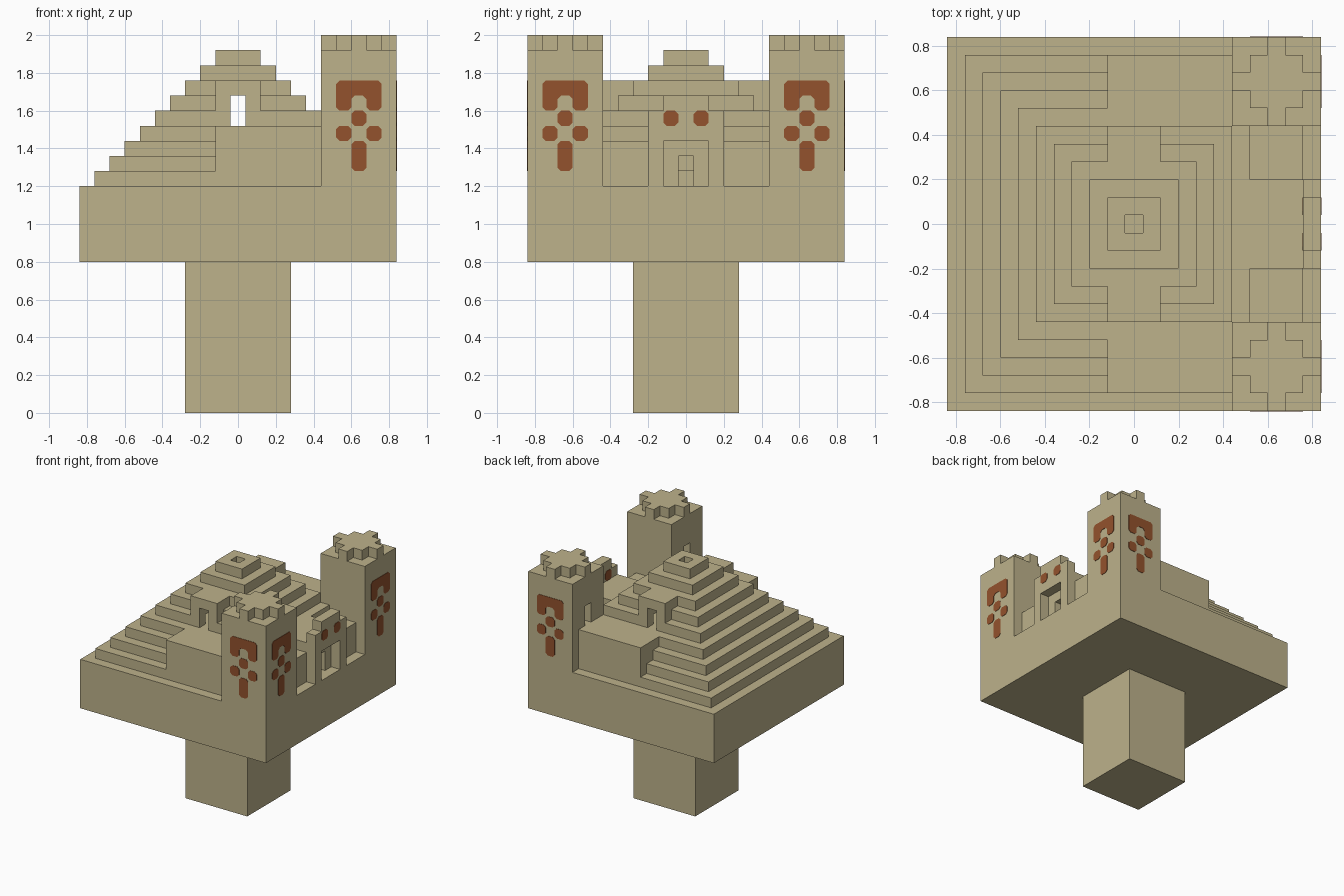
import bpy, bmesh
from mathutils import Vector

CELL = 0.08          # edge of one building block
parts = {}           # part name -> set of occupied cells


def cells(xr, yr, zr):
    span = lambda r: range(min(r), max(r) + 1)
    return {(x, y, z) for x in span(xr) for y in span(yr) for z in span(zr)}


def carve(xr, yr, zr):
    gone = cells(xr, yr, zr)
    for name in parts:
        parts[name] -= gone


def fill(name, xr, yr, zr):
    carve(xr, yr, zr)
    parts.setdefault(name, set()).update(cells(xr, yr, zr))


def material(name, color):
    m = bpy.data.materials.new(name)
    m.use_nodes = True
    m.diffuse_color = color
    m.node_tree.nodes["Principled BSDF"].inputs["Base Color"].default_value = color
    return m


def finish(name, bm, mat):
    mesh = bpy.data.meshes.new(name)
    bm.to_mesh(mesh)
    bm.free()
    mesh.materials.append(mat)
    bpy.context.scene.collection.objects.link(bpy.data.objects.new(name, mesh))


def build_part(name, solid, mat):
    """Skin the exposed sides of a part's blocks and merge flat areas."""
    bm = bmesh.new()
    for cell in parts[name]:
        centre = Vector(cell) + Vector((0, 0, 0.5))
        for axis in range(3):
            for sign in (-1, 1):
                beside = list(cell)
                beside[axis] += sign
                if tuple(beside) in solid:
                    continue
                ring = []
                for a, b in ((-1, -1), (1, -1), (1, 1), (-1, 1))[::sign]:
                    p = centre.copy()
                    p[axis] += sign / 2
                    p[(axis + 1) % 3] += a / 2
                    p[(axis + 2) % 3] += b / 2
                    ring.append(bm.verts.new(p * CELL))
                bm.faces.new(ring)
    bmesh.ops.remove_doubles(bm, verts=bm.verts, dist=0.001)
    bmesh.ops.dissolve_limit(bm, angle_limit=0.02, verts=bm.verts, edges=bm.edges)
    finish(name, bm, mat)


def plate(name, outline, origin, normal, mat):
    """Thin painted plate with clipped corners, lying on an upright wall."""
    up = Vector((0, 0, 1))
    side = up.cross(normal)
    bm = bmesh.new()
    bm.faces.new([bm.verts.new((origin + side * u + up * v) * CELL) for u, v in outline])
    bmesh.ops.bevel(bm, geom=bm.verts[:], offset=0.018, segments=1, affect='VERTICES')
    new = bmesh.ops.extrude_face_region(bm, geom=bm.faces[:])["geom"]
    bmesh.ops.translate(bm, vec=normal * 0.003,
                        verts=[g for g in new if isinstance(g, bmesh.types.BMVert)])
    bmesh.ops.recalc_face_normals(bm, faces=bm.faces[:])
    finish(name, bm, mat)


def rect(u, v0, v1):
    return [(u - 0.5, v0), (u + 0.5, v0), (u + 0.5, v1), (u - 0.5, v1)]


cube = bpy.context.scene.objects.get("Cube")
if cube:
    bpy.data.objects.remove(cube, do_unlink=True)

sand = material("sandstone", (0.509, 0.445, 0.258, 1))
clay = material("orange_clay", (0.292, 0.084, 0.026, 1))

# Shaft and base slab
fill("shaft", (-3, 3), (-3, 3), (0, 9))
fill("base", (-10, 10), (-10, 10), (10, 14))

# Hollow stepped pyramid
for step in range(1, 10):
    half, level = 10 - step, (14 + step,)
    fill("pyramid", (-half, half), (-half, half), level)
    carve((1 - half, half - 1), (1 - half, half - 1), level)

# Upper floor with a central well, on four columns
fill("upper_floor", (-5, 5), (-5, 5), (18,))
carve((-1, 1), (-1, 1), (18,))
for x in (-2, 2):
    for y in (-2, 2):
        fill("columns", (x,), (y,), (15, 17))

# Gatehouse
fill("gatehouse", (6, 10), (-2, 2), (14, 18))
fill("gatehouse", (10,), (-2, 2), (19,))
fill("gatehouse", (10,), (-1, 1), (20,))
carve((6, 10), (-1, 1), (15, 17))

for s, label in ((-1, "right"), (1, "left")):
    # Corner tower: hollow, with a doorway onto the terrace and a cross-shaped top
    tower = label + "_tower"
    fill(tower, (6, 10), (6 * s, 10 * s), (14, 23))
    carve((7, 9), (7 * s, 9 * s), (15, 22))
    fill(tower, (7,), (7 * s, 9 * s), (18,))
    fill(tower, (7, 9), (7 * s, 9 * s), (24,))
    fill(tower, (6, 10), (8 * s,), (24,))
    fill(tower, (8,), (6 * s, 10 * s), (24,))
    # Passage joining tower and gatehouse
    wing = label + "_passage"
    fill(wing, (7, 9), (2 * s, 5 * s), (15, 17))
    carve((8,), (2 * s, 6 * s), (15, 16))
    # Terrace and the dormer door above it
    fill(label + "_terrace", (-1, 5), (6 * s, 9 * s), (15, 18))
    dormer = label + "_dormer"
    fill(dormer, (-1, 1), (5 * s,), (19, 21))
    fill(dormer, (-1, 1), (4 * s,), (21,))
    carve((0,), (4 * s, 5 * s), (19, 20))
    carve((6,), (8 * s,), (19, 20))

# Inner door frame of the gate
fill("gate_frame", (9,), (-1, 1), (15, 17))
carve((9,), (0,), (15, 16))

solid = set().union(*parts.values())
for part in parts:
    build_part(part, solid, sand)

# Painted signs on the outer tower walls
arch = [(-1.5, 20), (-0.5, 20), (-0.5, 21), (0.5, 21),
        (0.5, 20), (1.5, 20), (1.5, 22), (-1.5, 22)]
sign_shapes = {"arch": arch, "centre_tile": rect(0, 19, 20), "stem": rect(0, 16, 18),
               "tile_a": rect(-1, 18, 19), "tile_b": rect(1, 18, 19)}
front = Vector((1, 0, 0))
for s, label in ((-1, "right"), (1, "left")):
    walls = {"gate_side": (Vector((10.5, 8 * s, 0)), front),
             "outer_side": (Vector((8, 10.5 * s, 0)), Vector((0, s, 0)))}
    for wall, (origin, normal) in walls.items():
        for shape, outline in sign_shapes.items():
            plate(f"{label}_tower_{wall}_{shape}", outline, origin, normal, clay)
    # Window tiles on both faces of the gate wall
    for x, normal, face in ((10.5, front, "front"), (9.5, -front, "back")):
        plate(f"{label}_gate_tile_{face}", rect(0, 19, 20), Vector((x, s, 0)), normal, clay)
